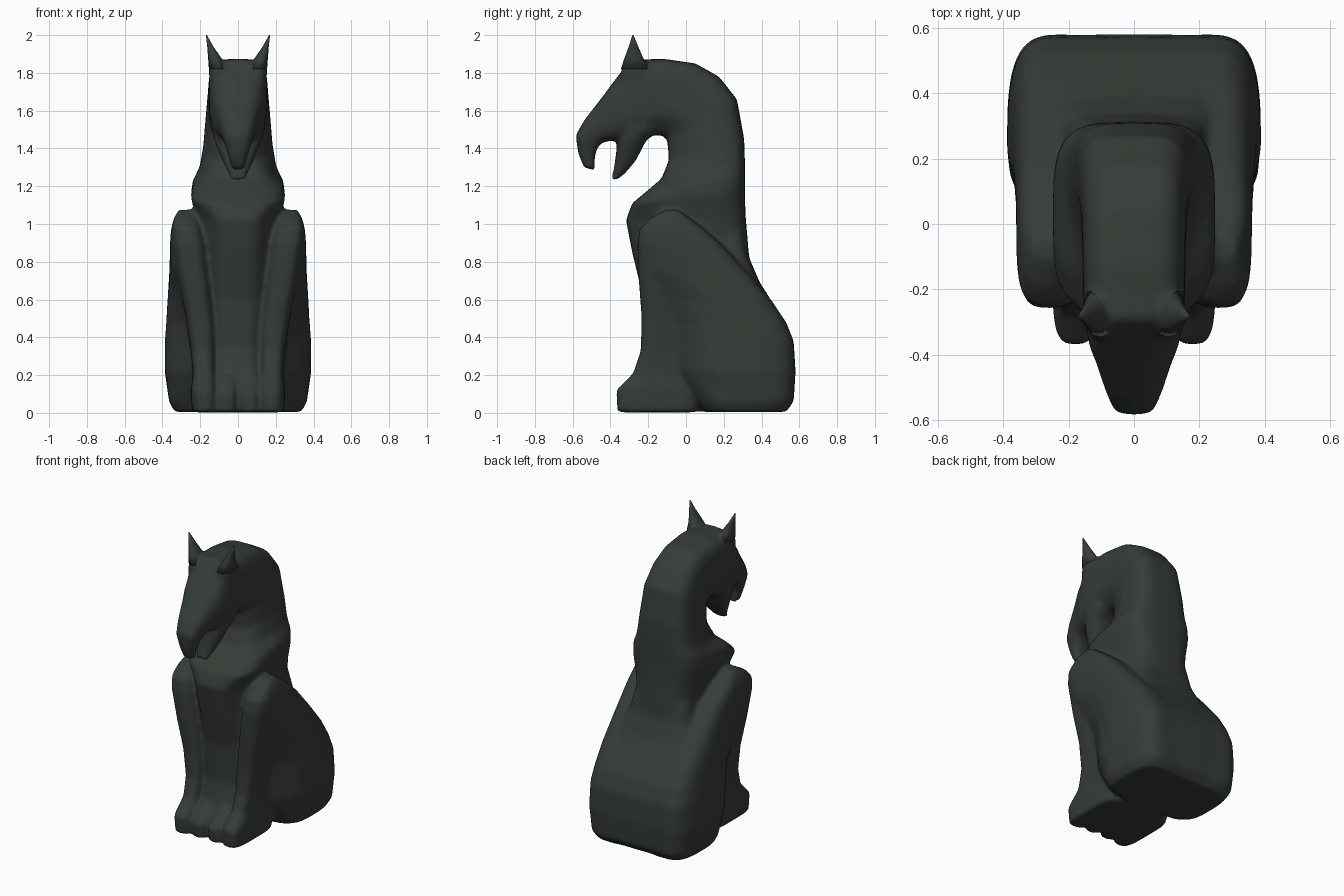
import bpy, bmesh, math
from mathutils import Vector

stone = bpy.data.materials.new("dark green stone")
stone.diffuse_color = (0.036, 0.045, 0.037, 1)


def se(v, p):
    return math.copysign(abs(v) ** (2 / p), v)


def ramp(v, a, b):
    t = min(1, max(0, (v - a) / (b - a)))
    return t * t * (3 - 2 * t)


def loft(bm, rings, p=3.0, n=28):
    """rings: (front y, front z, back y, back z, centre x, half width)"""
    loops = []
    for fy, fz, by, bz, cx, w in rings:
        f, b = Vector((cx, fy, fz)), Vector((cx, by, bz))
        mid, half = (f + b) / 2, (b - f) / 2
        loop = []
        for i in range(n):
            a = 2 * math.pi * i / n
            loop.append(bm.verts.new(mid + half * se(math.cos(a), p)
                                     + Vector((w * se(math.sin(a), p), 0, 0))))
        loops.append(loop)
    for lo, hi in zip(loops, loops[1:]):
        for i in range(n):
            j = (i + 1) % n
            bm.faces.new((lo[i], lo[j], hi[j], hi[i]))
    bm.faces.new(loops[0][::-1])
    bm.faces.new(loops[-1])
    return [v for loop in loops for v in loop]


def slab(bm, rows, s, p=3.5, n=28):
    """rows: (z, front y, back y, inner x, outer x), on side s"""
    return loft(bm, [(f, z, b, z, s * (xi + xo) / 2, (xo - xi) / 2)
                     for z, f, b, xi, xo in rows], p, n)


def ear(bm, s, start=0):
    loft(bm, [
        (-.36, 1.70, -.18, 1.70, s * .095, .057), (-.345, 1.82, -.18, 1.82, s * .103, .051),
        (-.327, 1.875, -.225, 1.875, s * .122, .036), (-.303, 1.94, -.253, 1.94, s * .147, .016),
        (-.284, 2.0, -.278, 2.0, s * .167, .003)][start:], 2.2, 16)


def finish(bm, name, voxel=0, smooth=0):
    bmesh.ops.recalc_face_normals(bm, faces=bm.faces)
    me = bpy.data.meshes.new(name)
    bm.to_mesh(me)
    bm.free()
    me.materials.append(stone)
    ob = bpy.data.objects.new(name, me)
    bpy.context.collection.objects.link(ob)
    if voxel:
        r = ob.modifiers.new("blend", 'REMESH')
        r.mode, r.voxel_size, r.use_smooth_shade = 'VOXEL', voxel, True
        m = ob.modifiers.new("soften", 'SMOOTH')
        m.factor, m.iterations = 0.5, smooth
    for f in me.polygons:
        f.use_smooth = True
    return ob


# whole carved figure, its masses melted together
bm = bmesh.new()
# chest, neck and skull, rounded towards the breast and throat
for v in loft(bm, [
        (-.30, .005, .45, .01, 0, .16), (-.31, .10, .45, .10, 0, .16),
        (-.25, .19, .48, .22, 0, .15), (-.215, .35, .48, .40, 0, .16),
        (-.225, .60, .43, .60, 0, .18), (-.285, .85, .335, .82, 0, .20),
        (-.318, 1.02, .315, 1.05, 0, .225), (-.285, 1.11, .312, 1.18, 0, .25),
        (-.20, 1.18, .312, 1.25, 0, .242), (-.13, 1.24, .312, 1.33, 0, .205),
        (-.09, 1.34, .308, 1.45, 0, .185), (-.10, 1.45, .27, 1.66, 0, .170),
        (-.13, 1.47, .175, 1.78, 0, .162), (-.18, 1.47, .05, 1.85, 0, .158),
        (-.22, 1.45, -.12, 1.875, 0, .157), (-.27, 1.44, -.25, 1.87, 0, .154)], 3.8, 36):
    y, z = v.co.y, v.co.z
    v.co.x *= 1 - .3 * ramp(-y, .08, .3) * ramp(z, .2, .4) * ramp(-z, -1.15, -1.0)
    v.co.x *= 1 - .3 * ramp(-y, -.12, .1) * ramp(z, 1.2, 1.32) * ramp(-z, -1.6, -1.45)
# rump
for v in loft(bm, [
        (.10, .005, .52, .005, 0, .33), (.06, .06, .57, .06, 0, .36),
        (.0, .22, .58, .22, 0, .38), (.0, .38, .57, .38, 0, .38),
        (.0, .48, .53, .48, 0, .365), (.0, .58, .46, .58, 0, .33),
        (.0, .70, .385, .70, 0, .275), (.0, .82, .335, .82, 0, .225),
        (.0, .95, .31, .95, 0, .20)], 4.5, 40):
    v.co.x *= 1 - .25 * ramp(-v.co.y, -.2, .12)
for s in (-1, 1):
    # haunches, pinched in towards the foreleg low down
    for v in slab(bm, [
            (.005, .10, .53, .05, .335), (.06, .06, .57, .05, .365),
            (.22, -.08, .58, .05, .388), (.38, -.13, .57, .05, .387),
            (.48, -.16, .53, .05, .38), (.60, -.19, .45, .08, .374),
            (.75, -.22, .32, .12, .366), (.90, -.25, .18, .16, .36),
            (.97, -.25, .10, .19, .355), (1.03, -.19, .02, .21, .34),
            (1.075, -.11, -.04, .23, .315)], s, 3.2, 44):
        t = ramp(-v.co.y, -.2, .14) * ramp(-v.co.z, -.85, -.35)
        v.co.x -= s * .13 * t * ramp(abs(v.co.x), .1, .33)
    # forelegs slanting in from the shoulder to the paw
    slab(bm, [
        (.003, -.363, .05, .11, .245), (.12, -.37, .08, .11, .25),
        (.16, -.33, .08, .115, .245), (.21, -.28, .06, .12, .24),
        (.33, -.24, .08, .12, .25), (.50, -.235, .1, .125, .275),
        (.70, -.25, .1, .15, .315), (.90, -.258, .1, .175, .35),
        (.98, -.24, .08, .20, .35)], s)
    # inner toes
    slab(bm, [(.003, -.352, -.05, .0, .12), (.10, -.36, 0, .0, .12),
              (.15, -.31, 0, .0, .12), (.21, -.25, 0, .02, .11)], s)
    ear(bm, s)
# face and hooked upper beak
loft(bm, [
    (-.22, 1.45, -.12, 1.87, 0, .157), (-.30, 1.44, -.29, 1.875, 0, .152),
    (-.36, 1.44, -.39, 1.745, 0, .135), (-.40, 1.44, -.445, 1.67, 0, .115),
    (-.45, 1.43, -.535, 1.555, 0, .09), (-.472, 1.395, -.585, 1.47, 0, .072),
    (-.483, 1.35, -.57, 1.37, 0, .05), (-.483, 1.285, -.54, 1.298, 0, .036)], 2.9)
# lower jaw
loft(bm, [
    (-.35, 1.52, -.14, 1.50, 0, .145), (-.365, 1.42, -.212, 1.44, 0, .12),
    (-.375, 1.34, -.266, 1.335, 0, .083), (-.382, 1.29, -.325, 1.265, 0, .056),
    (-.398, 1.235, -.365, 1.235, 0, .038)], 2.8)
finish(bm, "carved_figure", 0.0125, 10)

# crisp ear tips
for s, side in ((-1, "left"), (1, "right")):
    bm = bmesh.new()
    ear(bm, s, 1)
    finish(bm, side + "_ear_tip")
